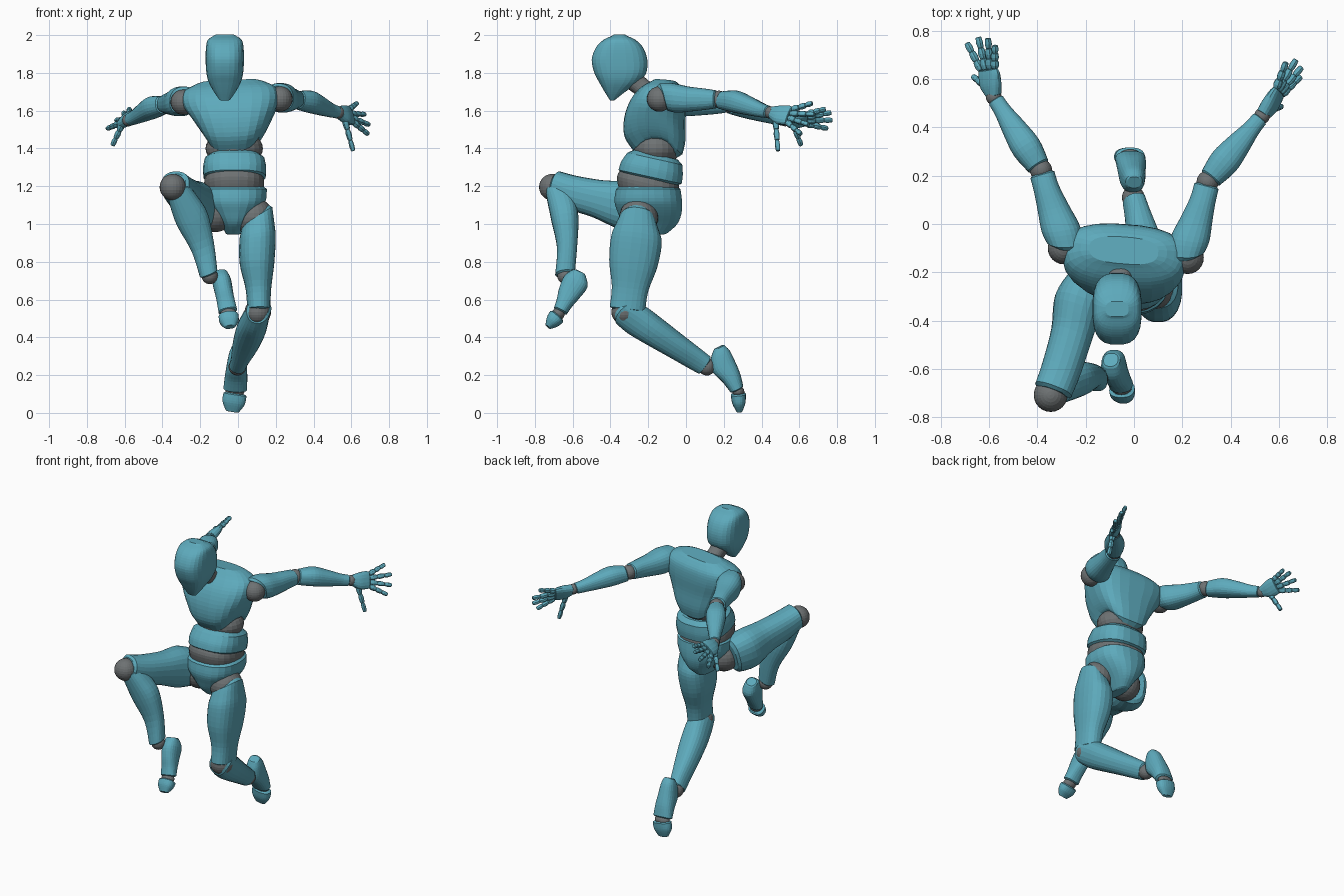
import bpy
import bmesh
import math
from mathutils import Vector, Matrix

cube = bpy.data.objects.get("Cube")
if cube:
    bpy.data.objects.remove(cube, do_unlink=True)


def material(name, color):
    mat = bpy.data.materials.new(name)
    mat.use_nodes = True
    mat.diffuse_color = color
    mat.node_tree.nodes["Principled BSDF"].inputs["Base Color"].default_value = color
    return mat


SHELL = material("teal shell", (0.11, 0.40, 0.50, 1))
JOINT = material("grey joint", (0.155, 0.168, 0.172, 1))
UP, FRONT = Vector((0, 0, 1)), Vector((0, -1, 0))
parts = []


def finish(name, bm, mat):
    bmesh.ops.recalc_face_normals(bm, faces=bm.faces)
    mesh = bpy.data.meshes.new(name)
    bm.to_mesh(mesh)
    bm.free()
    mesh.materials.append(mat)
    obj = bpy.data.objects.new(name, mesh)
    bpy.context.collection.objects.link(obj)
    parts.append(obj)


def ball(name, center, radii):
    if not isinstance(radii, tuple):
        radii = (radii,) * 3
    bm = bmesh.new()
    xf = Matrix.Translation(center) @ Matrix.Diagonal((*radii, 1))
    bmesh.ops.create_uvsphere(bm, u_segments=24, v_segments=14, radius=1, matrix=xf)
    finish(name, bm, JOINT)


def smooth(rows, steps):
    """Catmull-Rom interpolation of a list of equal-length rows."""
    out = []
    for i in range(len(rows) - 1):
        a, b = rows[max(i - 1, 0)], rows[i]
        c, d = rows[i + 1], rows[min(i + 2, len(rows) - 1)]
        for k in range(steps):
            t = k / steps
            out.append([q + t / 2 * (r - p + t * (2 * p - 5 * q + 4 * r - s
                        + t * (3 * (q - r) + s - p))) for p, q, r, s in zip(a, b, c, d)])
    return out + [list(rows[-1])]


def loft(name, rows, axis, front, power=2.4, sides=24, steps=4, mat=SHELL, lip=None):
    """Skin through rows of (x, y, z, half width, half depth); lip shapes the start rim."""
    u = Vector(axis).normalized()
    f = Vector(front)
    f = (f - u * f.dot(u)).normalized()
    s = f.cross(u)
    rows = smooth(rows, steps)
    # Softened ends
    for end, sign in ((0, -1), (-1, 1)):
        x, y, z, a, b = rows[end]
        tip = Vector((x, y, z)) + u * sign * min(a, b) * 0.15
        cap = [*tip, a * 0.8, b * 0.8]
        rows = [cap] + rows if end == 0 else rows + [cap]
    bm = bmesh.new()
    loops = []
    for i, (x, y, z, a, b) in enumerate(rows):
        fade = max(0, 1 - 2 * i / len(rows))
        loop = []
        for k in range(sides):
            t = math.tau * (k + 0.5) / sides
            c, d = math.cos(t), math.sin(t)
            p = s * a * math.copysign(abs(c) ** (2 / power), c)
            p += f * b * math.copysign(abs(d) ** (2 / power), d)
            if lip:
                p += u * lip(c, d) * fade
            loop.append(bm.verts.new(Vector((x, y, z)) + p))
        loops.append(loop)
    for lo, hi in zip(loops, loops[1:]):
        for k in range(sides):
            n = (k + 1) % sides
            bm.faces.new((lo[k], lo[n], hi[n], hi[k]))
    bm.faces.new(loops[0])
    bm.faces.new(loops[-1])
    finish(name, bm, mat)


def limb(name, start, end, front, profile, **kw):
    """Profile rows: (t, half width, half depth, side shift, front shift)."""
    p, q = Vector(start), Vector(end)
    u = (q - p).normalized()
    f = (front - u * front.dot(u)).normalized()
    s = f.cross(u)
    rows = [(*(p.lerp(q, t) + s * ds + f * df), a, b) for t, a, b, ds, df in profile]
    loft(name, rows, u, front, **kw)


# Head and neck
HX = -0.07
loft("head", [(HX, y, z, a, b) for z, y, a, b in (
    (1.657, -.39, .028, .014), (1.70, -.376, .058, .055), (1.75, -.355, .085, .105),
    (1.80, -.348, .098, .138), (1.87, -.352, .102, .148), (1.935, -.352, .1, .125),
    (1.975, -.352, .09, .085), (1.996, -.352, .06, .04))], UP, FRONT, power=2.8)
limb("neck", (-.065, -.29, 1.77), (-.05, -.17, 1.67), FRONT,
     [(0, .055, .055, 0, 0), (.5, .05, .05, 0, 0), (1, .065, .06, 0, 0)], mat=JOINT)

# Torso, with the rib hem arched over the sides of the waist
loft("chest", [
    (-.02, -.15, 1.38, .14, .13), (-.02, -.165, 1.45, .172, .16),
    (-.027, -.165, 1.55, .216, .16), (-.038, -.145, 1.645, .254, .145),
    (-.042, -.123, 1.71, .244, .114), (-.042, -.11, 1.748, .18, .07)],
    (-.04, .08, 1), (-.08, -1, 0), power=2.7, lip=lambda c, d: .08 * abs(c) ** 3)
ball("upper_waist_joint", (-.02, -.158, 1.40), (.152, .127, .1))
TILT = (0, .22, 1)
loft("abdomen", [(-.018, -.19, 1.25, .165, .172), (-.018, -.18, 1.295, .168, .168),
                 (-.018, -.165, 1.345, .158, .15)], TILT, FRONT, power=2.6)
loft("lower_waist_joint", [(-.02, -.2, 1.15, .15, .16), (-.02, -.2, 1.215, .16, .17),
                           (-.02, -.19, 1.275, .145, .15)], TILT, FRONT, mat=JOINT)
loft("pelvis", [(-.025, -.19, .95, .04, .09), (-.02, -.19, 1.0, .075, .145),
                (-.018, -.192, 1.06, .125, .17), (-.018, -.2, 1.12, .165, .18),
                (-.018, -.2, 1.185, .172, .172)], UP, FRONT)

# Left leg, trailing
KNEE, ANKLE = (.105, -.325, .535), (-.003, .11, .245)
ball("left_hip_joint", (.085, -.25, 1.035), .103)
limb("left_thigh", (.1, -.24, 1.09), (.11, -.31, .55), FRONT, [
    (.01, .082, .092, 0, .01), (.14, .09, .115, 0, .005), (.3, .097, .136, 0, 0),
    (.55, .092, .13, -.005, 0), (.8, .068, .098, 0, 0), (1, .062, .095, 0, 0)],
    lip=lambda c, d: .06 * (1 - c))
ball("left_knee_joint", KNEE, .07)
limb("left_shin", KNEE, ANKLE, FRONT, [
    (0, .064, .076, 0, 0), (.15, .07, .085, 0, 0), (.35, .078, .078, 0, 0),
    (.6, .068, .068, 0, 0), (.85, .05, .06, 0, 0), (.97, .045, .055, 0, 0)],
    lip=lambda c, d: -.04 * c * c)
ball("left_ankle_joint", ANKLE, .047)
limb("left_foot", (0, .165, .34), (-.015, .272, .12), FRONT, [
    (0, .035, .032, 0, -.01), (.15, .046, .055, 0, 0), (.4, .054, .066, 0, .01),
    (.7, .06, .052, 0, 0), (.97, .063, .038, 0, 0)])
ball("left_toe_joint", (-.016, .277, .112), (.05, .032, .03))
limb("left_toes", (-.016, .277, .098), (-.03, .283, .008), FRONT, [
    (0, .062, .04, 0, 0), (.5, .06, .035, 0, 0), (1, .035, .016, 0, 0)])

# Right leg, raised
KNEE, ANKLE = (-.345, -.708, 1.195), (-.15, -.638, .725)
ball("right_hip_joint", (-.12, -.235, 1.055), .098)
limb("right_thigh", (-.165, -.24, 1.075), (-.335, -.69, 1.19), UP, [
    (0, .09, .115, -.02, 0), (.22, .102, .128, -.03, 0), (.5, .088, .102, -.01, 0),
    (.8, .083, .09, 0, 0), (1, .08, .076, 0, .015)])
ball("right_knee_joint", KNEE, .07)
limb("right_shin", KNEE, ANKLE, FRONT, [
    (.05, .062, .06, .02, -.02), (.2, .078, .072, .025, -.035), (.4, .088, .072, .03, -.04),
    (.7, .064, .054, .025, -.03), (.97, .05, .053, 0, 0)])
ball("right_ankle_joint", ANKLE, .043)
limb("right_foot", (-.095, -.565, .74), (-.052, -.67, .53), FRONT, [
    (0, .038, .038, 0, 0), (.2, .05, .068, 0, -.004), (.5, .048, .06, 0, 0),
    (.75, .048, .045, 0, 0), (.95, .05, .038, 0, 0)])
ball("right_toe_joint", (-.051, -.676, .525), (.042, .034, .034))
limb("right_toes", (-.05, -.684, .51), (-.043, -.73, .457), FRONT, [
    (0, .053, .045, 0, 0), (.5, .05, .038, 0, 0), (1, .03, .018, 0, 0)])


# Arms and hands
def hand(side, wrist, tips, thumb):
    wrist, thumb = Vector(wrist), Vector(thumb)
    tips = [Vector(t) for t in tips]
    mid = sum(tips, Vector()) / len(tips)
    u = (mid - wrist).normalized()
    spread = tips[0] - tips[-1]
    spread = (spread - u * spread.dot(u)).normalized()
    limb(side + "_palm", wrist, wrist.lerp(mid, .48), spread, [
        (.08, .028, .034, 0, 0), (.45, .03, .052, 0, -.004), (.8, .024, .056, 0, 0),
        (1, .018, .052, 0, 0)], sides=16)
    digits = [(f"{side}_finger_{i + 1}", wrist.lerp(mid, .5) + spread * (.039 - .026 * i), tip)
              for i, tip in enumerate(tips)]
    digits.append((side + "_thumb", wrist + u * .045 - spread * .03, thumb))
    for name, base, tip in digits:
        for k in range(3):
            r = .0175 - .0018 * k
            limb(f"{name}_segment_{k + 1}", base.lerp(tip, k / 3),
                 base.lerp(tip, (k + .94) / 3), spread,
                 [(0, r * .75, r * .75, 0, 0), (.45, r, r, 0, 0), (1, r * .8, r * .8, 0, 0)],
                 sides=10, steps=2)


def arm(side, inward, shoulder, elbow, wrist, tips, thumb):
    ball(side + "_shoulder_joint", shoulder, .067)
    limb(side + "_upper_arm", shoulder, elbow, UP, [
        (.06, .07, .072, inward * .008, .01), (.24, .08, .078, inward * .01, .006),
        (.5, .066, .066, inward * .004, 0), (.75, .054, .057, 0, 0), (.94, .052, .048, 0, 0)],
        lip=lambda c, d: -.025 * (d + inward * c))
    ball(side + "_elbow_joint", elbow, .046)
    limb(side + "_forearm", elbow, wrist, UP, [
        (.06, .048, .048, 0, 0), (.3, .062, .058, 0, .01), (.55, .052, .05, 0, .006),
        (.8, .037, .038, 0, 0), (.95, .034, .033, 0, 0)])
    ball(side + "_wrist_joint", wrist, .033)
    hand(side, wrist, tips, thumb)


arm("left", 1, (.222, -.14, 1.662), (.305, .175, 1.66), (.53, .447, 1.59),
    [(.63, .67, 1.64), (.672, .682, 1.58), (.695, .65, 1.525), (.69, .61, 1.475)],
    (.61, .487, 1.385))
arm("right", -1, (-.29, -.1, 1.645), (-.385, .223, 1.635), (-.58, .525, 1.55),
    [(-.575, .74, 1.61), (-.605, .77, 1.59), (-.645, .775, 1.55), (-.692, .75, 1.505)],
    (-.665, .61, 1.415))

# Smooth shading with crisp rims
for obj in bpy.context.view_layer.objects:
    obj.select_set(obj in parts)
bpy.context.view_layer.objects.active = parts[0]
bpy.ops.object.shade_smooth_by_angle(angle=math.radians(38))
